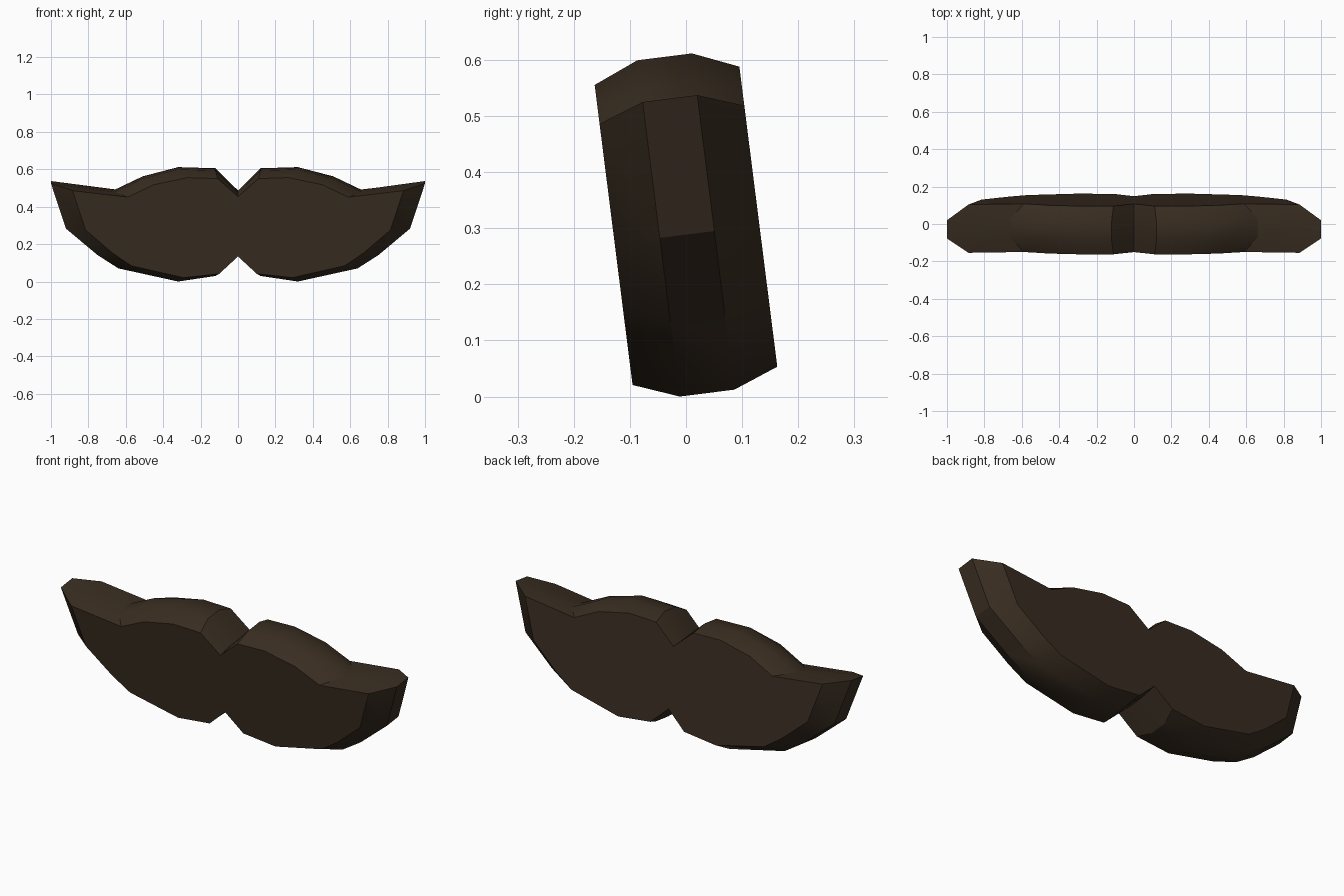
import bpy, bmesh, math
from mathutils import Matrix

if "Cube" in bpy.data.objects:
    bpy.data.objects.remove(bpy.data.objects["Cube"])

# Right-half outlines (x, height) from the top notch round to the bottom notch
OUTER = [(0, 0.178), (0.12, 0.298), (0.32, 0.304), (0.51, 0.254), (0.66, 0.182), (1.0, 0.229),
         (0.92, -0.015), (0.75, -0.158), (0.64, -0.229), (0.32, -0.3), (0.12, -0.27), (0, -0.163)]
INNER = [(0, 0.168), (0.11, 0.265), (0.27, 0.27), (0.45, 0.232), (0.59, 0.165), (0.885, 0.2),
         (0.815, -0.012), (0.67, -0.137), (0.57, -0.205), (0.29, -0.269), (0.10, -0.248), (0, -0.155)]


def full(half):
    """Mirror a half outline into a closed loop."""
    return half + [(-x, z) for x, z in half[-2:0:-1]]


# Four rings through the thickness: inset front, two full rings, inset back
bm = bmesh.new()
rings = [[bm.verts.new((x, y, z)) for x, z in full(outline)]
         for y, outline in ((-0.13, INNER), (-0.049, OUTER), (0.049, OUTER), (0.13, INNER))]
n = len(rings[0])
for a, b in zip(rings, rings[1:]):
    for i in range(n):
        j = (i + 1) % n
        bm.faces.new((a[i], a[j], b[j], b[i]))

# Front and back faces, split at the centre line
h = len(OUTER)
for ring in (rings[0], rings[-1]):
    bm.faces.new(ring[:h])
    bm.faces.new(ring[h - 1:] + ring[:1])
bmesh.ops.recalc_face_normals(bm, faces=bm.faces[:])

# Lean the slab forward and set it on the ground
bm.transform(Matrix.Translation((0, 0, 0.308)) @ Matrix.Rotation(math.radians(7.2), 4, 'X'))
low = min(v.co.z for v in bm.verts)
bm.transform(Matrix.Translation((0, 0, -low)))

mesh = bpy.data.meshes.new("moustache")
bm.to_mesh(mesh)
bm.free()
moustache = bpy.data.objects.new("moustache", mesh)
bpy.context.collection.objects.link(moustache)

mat = bpy.data.materials.new("dark_brown_hair")
mat.diffuse_color = (0.04, 0.026, 0.015, 1)
mat.use_nodes = True
mat.node_tree.nodes["Principled BSDF"].inputs["Base Color"].default_value = mat.diffuse_color
mesh.materials.append(mat)

bpy.context.view_layer.objects.active = moustache
moustache.select_set(True)
bpy.ops.object.shade_smooth_by_angle(angle=math.radians(30))
